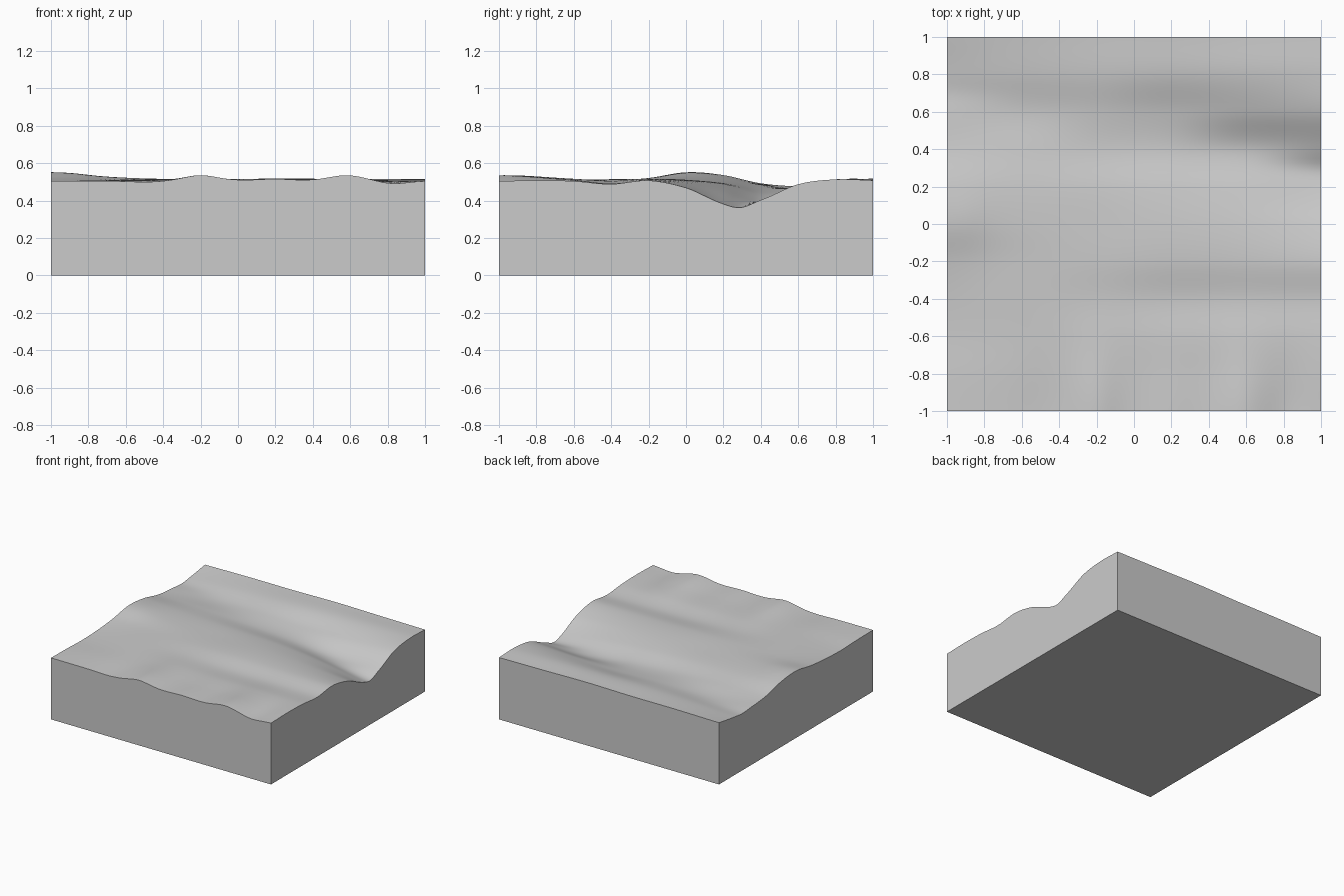
import bpy, bmesh, math

if "Cube" in bpy.data.objects:
    bpy.data.objects.remove(bpy.data.objects["Cube"])

# Height sections across the slab: one row per x station, samples along y from -1 to 1
SECTIONS = [
    [.505, .503, .497, .503, .520, .548, .535, .492, .476, .480, .507],  # x = -1
    [.505, .510, .511, .514, .517, .522, .512, .484, .466, .495, .512],
    [.510, .513, .512, .505, .514, .510, .498, .465, .472, .505, .512],
    [.507, .505, .505, .492, .514, .510, .485, .440, .460, .510, .517],
    [.508, .508, .506, .490, .510, .495, .450, .400, .468, .513, .512],
    [.505, .509, .504, .488, .507, .468, .388, .406, .487, .513, .508],  # x = 1
]
# Local bumps: x, y, x radius, y radius, height
BUMPS = [
    (-.2, -1, .12, .3, .025), (.58, -1, .13, .3, .027), (.83, -1, .11, .3, -.016),
    (-.48, -1, .13, .3, -.007), (.2, -1, .12, .3, .008), (-.9, .03, .12, .15, .006),
    (1, .29, .35, .08, -.024), (-1, .7, .3, .08, -.008),
]
N = 80


def spline(vals, t):
    """Catmull-Rom through evenly spaced values, t in 0..1."""
    n = len(vals) - 1
    i = min(int(t * n), n - 1)
    u = t * n - i
    b, c = vals[i], vals[i + 1]
    a = vals[i - 1] if i > 0 else 2 * b - c
    d = vals[i + 2] if i + 2 <= n else 2 * c - b
    return b + .5 * u * (c - a + u * (2*a - 5*b + 4*c - d + u * (3*(b - c) + d - a)))


def height(x, y):
    z = spline([spline(row, (y + 1) / 2) for row in SECTIONS], (x + 1) / 2)
    for bx, by, rx, ry, h in BUMPS:
        z += h * math.exp(-((x - bx) / rx) ** 2 - ((y - by) / ry) ** 2)
    return z


# Terrain surface
bm = bmesh.new()
bmesh.ops.create_grid(bm, x_segments=N, y_segments=N, size=1)
for v in bm.verts:
    v.co.z = height(v.co.x, v.co.y)
for f in bm.faces:
    f.smooth = True

# Skirt down to the flat base, then the base itself
rim = [e for e in bm.edges if e.is_boundary]
ext = bmesh.ops.extrude_edge_only(bm, edges=rim)["geom"]
for v in ext:
    if isinstance(v, bmesh.types.BMVert):
        v.co.z = 0
bottom = [e for e in ext if isinstance(e, bmesh.types.BMEdge) and e.is_boundary]
bmesh.ops.contextual_create(bm, geom=bottom)
bmesh.ops.recalc_face_normals(bm, faces=bm.faces)

mesh = bpy.data.meshes.new("terrain_block")
bm.to_mesh(mesh)
bm.free()
block = bpy.data.objects.new("terrain_block", mesh)
bpy.context.collection.objects.link(block)
bpy.context.view_layer.objects.active = block
block.select_set(True)
bpy.ops.object.shade_smooth_by_angle(angle=math.radians(35))
